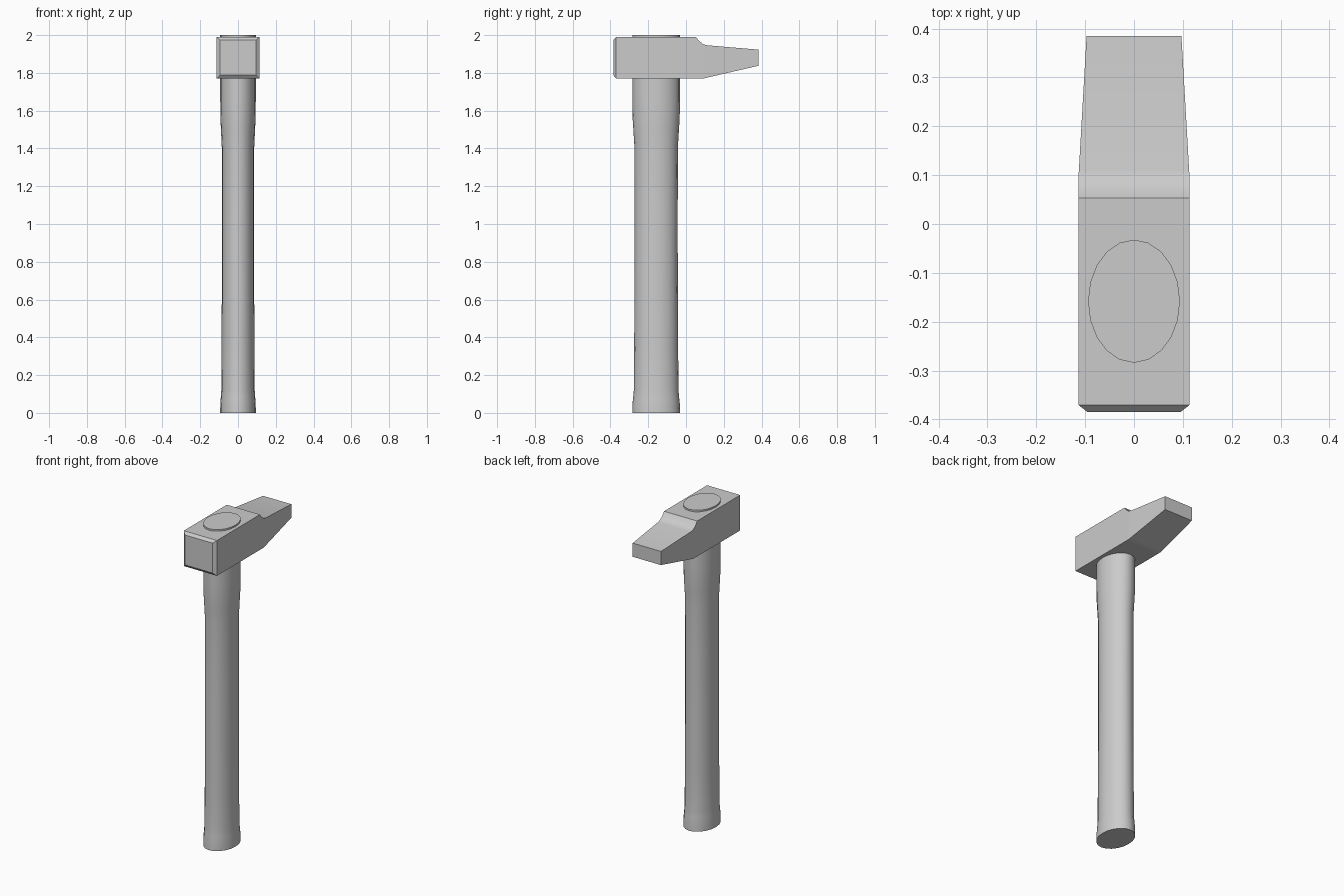
import bpy, bmesh, math

if "Cube" in bpy.data.objects:
    bpy.data.objects.remove(bpy.data.objects["Cube"])

SIDES = 20
HANDLE_Y = -0.158


def loft(name, rings, angle):
    """Skin a closed solid through rings of equal point count."""
    bm = bmesh.new()
    loops = [[bm.verts.new(p) for p in ring] for ring in rings]
    n = len(loops[0])
    for a, b in zip(loops, loops[1:]):
        for i in range(n):
            j = (i + 1) % n
            bm.faces.new((a[i], a[j], b[j], b[i]))
    bm.faces.new(loops[0])
    bm.faces.new(loops[-1])
    bmesh.ops.recalc_face_normals(bm, faces=bm.faces)
    mesh = bpy.data.meshes.new(name)
    bm.to_mesh(mesh)
    bm.free()
    obj = bpy.data.objects.new(name, mesh)
    bpy.context.collection.objects.link(obj)
    bpy.ops.object.select_all(action='DESELECT')
    obj.select_set(True)
    bpy.context.view_layer.objects.active = obj
    bpy.ops.object.shade_smooth_by_angle(angle=math.radians(angle))
    return obj


def ellipse(z, scale):
    return [(0.0945 * scale * math.sin(t), HANDLE_Y + 0.1265 * scale * math.cos(t), z)
            for t in (2 * math.pi * i / SIDES for i in range(SIDES))]


def rectangle(y, low, high, w):
    return [(-w, y, low), (w, y, low), (w, y, high), (-w, y, high)]


# Handle: oval shaft with a flared grip end and a swell under the head
shaft = [(0, 1.0), (0.05, 0.99), (0.085, 0.96), (0.12, 0.935), (0.35, 0.92),
         (0.7, 0.905), (1.05, 0.902), (1.41, 0.91), (1.49, 0.95),
         (1.56, 0.985), (1.65, 0.995), (2.0, 0.995)]
loft("handle", [ellipse(z, s) for z, s in shaft], 30)

# Head: chamfered square face, block body, scooped shoulder and tapering peen
sections = [(-0.385, 1.788, 1.974, 0.095), (-0.37, 1.77, 1.99, 0.114),
            (0.053, 1.77, 1.99, 0.114), (0.068, 1.97, 1.97, 0.114),
            (0.09, 1.77, 1.952, 0.114), (0.112, 1.775, 1.946, 0.1127),
            (0.385, 1.838, 1.923, 0.097)]
sections[3] = (0.068, 1.77, 1.97, 0.114)
loft("hammer_head", [rectangle(*s) for s in sections], 30)
